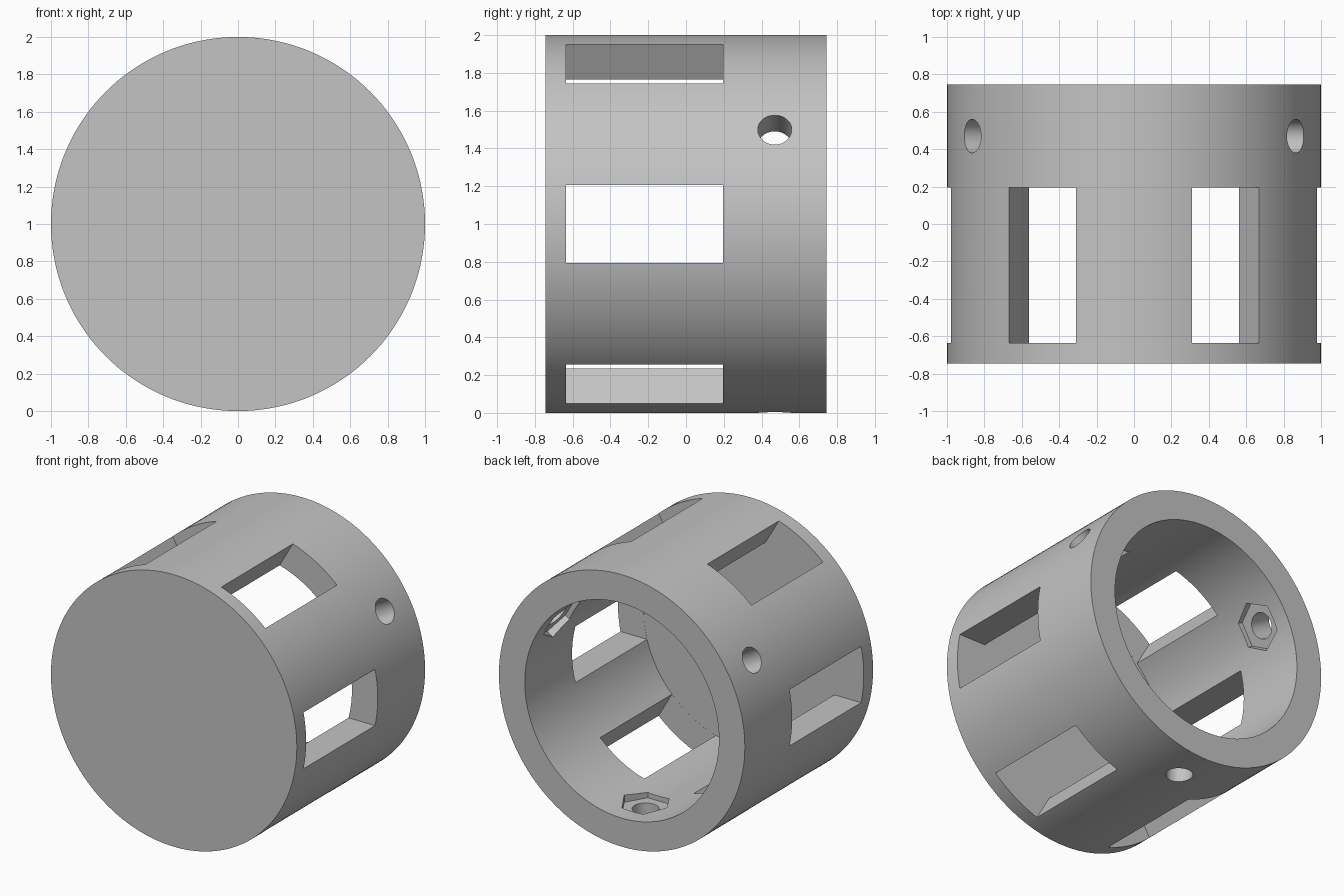
import bpy, bmesh
from math import radians
from mathutils import Matrix, Vector

if "Cube" in bpy.data.objects:
    bpy.data.objects.remove(bpy.data.objects["Cube"], do_unlink=True)

CENTRE = Vector((0, 0, 1))
HALF_LENGTH = 0.745
INNER_RADIUS = 0.79
FLOOR_Y = -0.637
WINDOW_END = 0.195
WINDOW_WIDTH = 0.414
HOLE_Y = 0.47

grey = bpy.data.materials.new("plain_grey")
grey.use_nodes = True
grey.diffuse_color = (0.55, 0.55, 0.55, 1)
grey.node_tree.nodes["Principled BSDF"].inputs["Base Color"].default_value = (0.55, 0.55, 0.55, 1)


def add_object(name, bm):
    mesh = bpy.data.meshes.new(name)
    bm.to_mesh(mesh)
    bm.free()
    mesh.materials.append(grey)
    obj = bpy.data.objects.new(name, mesh)
    bpy.context.collection.objects.link(obj)
    return obj


def add_prism(bm, sides, radius, start, end, turn):
    """Prism along local z from start to end, placed by the turn matrix."""
    middle = Matrix.Translation((0, 0, (start + end) / 2))
    bmesh.ops.create_cone(bm, cap_ends=True, segments=sides, radius1=radius,
                          radius2=radius, depth=end - start, matrix=turn @ middle)


def cut(target, name, bm):
    cutter = add_object(name, bm)
    mod = target.modifiers.new(name, "BOOLEAN")
    mod.operation = "DIFFERENCE"
    mod.solver = "EXACT"
    mod.object = cutter
    bpy.context.view_layer.objects.active = target
    bpy.ops.object.modifier_apply(modifier=name)
    bpy.data.objects.remove(cutter, do_unlink=True)


along_y = Matrix.Translation(CENTRE) @ Matrix.Rotation(radians(-90), 4, "X")


def outward(angle, y=0):
    """Local z points out of the barrel at this angle, local y along its axis."""
    return (Matrix.Translation(CENTRE + Vector((0, y, 0)))
            @ Matrix.Rotation(radians(90 - angle), 4, "Y"))


# Barrel closed at the front
bm = bmesh.new()
add_prism(bm, 144, 1, -HALF_LENGTH, HALF_LENGTH, along_y)
barrel = add_object("barrel", bm)

# Round cavity open at the back
bm = bmesh.new()
add_prism(bm, 144, INNER_RADIUS, FLOOR_Y, 1, along_y)
cut(barrel, "cavity_cutter", bm)

# Six windows, cut in opposite pairs, level with the cavity floor
for angle in (0, 60, 120):
    bm = bmesh.new()
    start = FLOOR_Y + 0.0005
    size = Matrix.Diagonal((WINDOW_WIDTH, WINDOW_END - start, 3, 1))
    bmesh.ops.create_cube(bm, size=1, matrix=outward(angle, (start + WINDOW_END) / 2) @ size)
    cut(barrel, "window_cutter", bm)

# Three screw holes with hexagonal nut pockets on the inside
for angle in (30, 150, 270):
    turn = outward(angle, HOLE_Y)
    bm = bmesh.new()
    add_prism(bm, 40, 0.09, 0.5, 1.2, turn)
    cut(barrel, "hole_cutter", bm)
    bm = bmesh.new()
    add_prism(bm, 6, 0.173, 0.6, 0.825, turn @ Matrix.Rotation(radians(90), 4, "Z"))
    cut(barrel, "nut_pocket_cutter", bm)

# Smooth curved walls, sharp rims
bpy.ops.object.select_all(action="DESELECT")
barrel.select_set(True)
bpy.context.view_layer.objects.active = barrel
bpy.ops.object.shade_smooth_by_angle(angle=radians(25))
